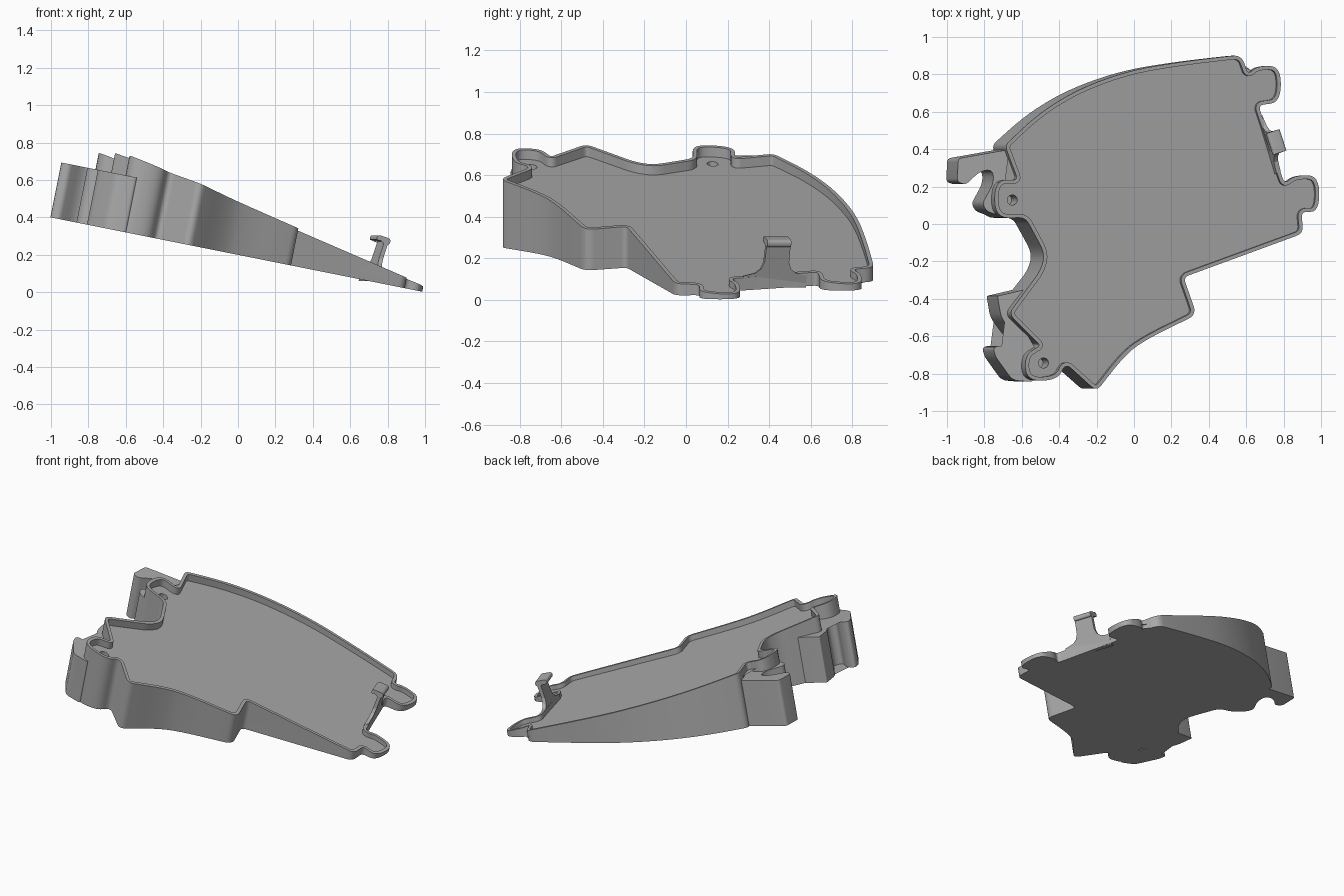
import bpy, bmesh, math
from mathutils import Vector

if "Cube" in bpy.data.objects:
    bpy.data.objects.remove(bpy.data.objects["Cube"])

grey = bpy.data.materials.new("plain grey")
grey.use_nodes = True
grey.diffuse_color = (0.4, 0.4, 0.4, 1)
grey.node_tree.nodes["Principled BSDF"].inputs["Base Color"].default_value = (0.4, 0.4, 0.4, 1)

LEAN = 0.2  # walls stand square to the sloping underside


def rim_z(x, y):
    return 0.445 - 0.41 * x - 0.06 * y


def floor_z(x, y):
    return rim_z(x, y) - 0.042 + 0.012 * x


def base_z(x, y):
    return 0.2 - 0.2 * x


def clip_z(x, y):
    return 0.505 - 0.2 * x


def rounded(corners, steps=6):
    """Closed outline with each (x, y, radius) corner rounded."""
    out = []
    for i, (x, y, r) in enumerate(corners):
        p = Vector((x, y))
        if r == 0:
            out.append(p)
            continue
        ends = []
        for q in (corners[i - 1], corners[(i + 1) % len(corners)]):
            d = Vector(q[:2]) - p
            ends.append(p + d.normalized() * min(r, d.length * 0.48))
        a, b = ends
        for k in range(steps + 1):
            t = k / steps
            out.append(a * (1 - t) ** 2 + p * 2 * t * (1 - t) + b * t * t)
    return out


def inset(path, dist):
    """Counter-clockwise outline moved inward."""
    out = []
    for i, p in enumerate(path):
        d1 = (p - path[i - 1]).normalized()
        d2 = (path[(i + 1) % len(path)] - p).normalized()
        n1, n2 = Vector((-d1.y, d1.x)), Vector((-d2.y, d2.x))
        m = (n1 + n2).normalized()
        out.append(p + m * dist / max(m.dot(n1), 0.5))
    return out


def on_plane(path, plane):
    return [Vector((p.x, p.y, plane(p.x, p.y))) for p in path]


def drop(points, plane):
    """Slide points down the leaning wall direction onto a plane."""
    step, out = Vector((LEAN, 0, 1)), []
    for p in points:
        gap = p.z - plane(p.x, p.y)
        q = p - step
        rate = gap - (q.z - plane(q.x, q.y))
        out.append(p - step * (gap / rate))
    return out


def loft(name, rings, smooth=True):
    """Skin closed rings of equal length and cap both ends."""
    bm = bmesh.new()
    loops = [[bm.verts.new(p) for p in ring] for ring in rings]
    n = len(loops[0])
    for a, b in zip(loops, loops[1:]):
        for i in range(n):
            j = (i + 1) % n
            bm.faces.new((a[i], a[j], b[j], b[i]))
    bm.faces.new(loops[0])
    bm.faces.new(loops[-1])
    bmesh.ops.triangulate(bm, faces=[f for f in bm.faces if len(f.verts) > 4])
    bmesh.ops.recalc_face_normals(bm, faces=bm.faces)
    mesh = bpy.data.meshes.new(name)
    bm.to_mesh(mesh)
    bm.free()
    mesh.materials.append(grey)
    obj = bpy.data.objects.new(name, mesh)
    bpy.context.collection.objects.link(obj)
    if smooth:
        shade(obj)
    return obj


def shade(obj):
    bpy.ops.object.select_all(action='DESELECT')
    obj.select_set(True)
    bpy.context.view_layer.objects.active = obj
    bpy.ops.object.shade_smooth_by_angle(angle=math.radians(32))


# Wedge tray: outline at rim height, counter-clockwise
outline = rounded([
    (-.2, -.895, .04), (-.04, -.69, .15), (.08, -.61, .1), (.335, -.485, .05),
    (.265, -.285, .03), (.905, -.05, .04), (.895, .065, .03),
    (.99, .065, .1), (.99, .26, .1), (.86, .26, .06), (.805, .215, .03),
    (.665, .635, .03), (.785, .65, .1), (.785, .845, .1), (.66, .845, .06),
    (.61, .80, .03), (.575, .905, .05), (.27, .87, .16), (-.03, .82, .16),
    (-.3, .72, .16), (-.51, .59, .14), (-.69, .42, .03), (-.62, .235, .03),
    (-.745, .235, .11), (-.745, .03, .1), (-.58, .035, .04),
    (-.475, -.16, .06), (-.50, -.25, .04), (-.67, -.48, .04),
    (-.50, -.65, .02), (-.585, -.70, .08), (-.575, -.84, .1),
    (-.41, -.835, .08), (-.365, -.745, .04)])
rim = on_plane(outline, rim_z)
rim_inner = on_plane(inset(outline, 0.02), rim_z)
tray = loft("wedge_tray", [drop(rim, base_z), rim, rim_inner, drop(rim_inner, floor_z)])

# Screw holes in the two round corners
for x, y in ((-.647, .128), (-.48, -.743)):
    circle = [Vector((x + .027 * math.cos(a * math.tau / 24), y + .027 * math.sin(a * math.tau / 24)))
              for a in range(24)]
    top = [p + Vector((0, 0, .02)) for p in on_plane(circle, floor_z)]
    cutter = loft("hole_cutter", [top, [p - Vector((LEAN, 0, 1)) * .17 for p in top]], False)
    cutter.hide_render = True
    mod = tray.modifiers.new("hole", 'BOOLEAN')
    mod.operation = 'DIFFERENCE'
    mod.solver = 'EXACT'
    mod.object = cutter
    bpy.context.view_layer.objects.active = tray
    bpy.ops.object.modifier_apply(modifier=mod.name)
    bpy.data.objects.remove(cutter)
shade(tray)

# Hooked clips on the thick end
clips = {
    "rear_clip": [(-.66, .40, 0), (-.94, .35, .02), (-.945, .225, .02), (-.90, .21, .02),
                  (-.82, .285, .05), (-.755, .29, .05), (-.75, .22, .04), (-.81, .11, .02),
                  (-.79, .07, .02), (-.70, .035, .03), (-.69, .12, 0), (-.655, .25, 0)],
    "front_clip": [(-.58, -.35, 0), (-.73, -.385, .01), (-.71, -.50, .03), (-.59, -.66, .03),
                   (-.625, -.71, .03), (-.69, -.65, .03), (-.755, -.655, .03),
                   (-.74, -.71, .02), (-.65, -.835, .03), (-.54, -.845, .02),
                   (-.53, -.79, 0), (-.53, -.66, 0), (-.64, -.48, 0)],
}
for name, corners in clips.items():
    top = on_plane(rounded(corners, 5), clip_z)
    loft(name, [top, drop(top, base_z)])

# Latch on the thin end: flared stem and a hooked tip
normal, along = Vector((.95, .31, 0)), Vector((-.31, .95, 0))
foot = Vector((.735, .43, 0))


def latch_point(out, side, z):
    return foot + normal * out + along * side + Vector((0, 0, z))


half = [(.16, .06), (.16, .115), (.1, .13), (.075, .15), (.062, .18), (.06, .28)]
face = half + [(-s, z) for s, z in reversed(half)]
loft("latch_stem", [[latch_point(k + .35 * (z - .12), s, z) for s, z in face]
                    for k in (-.022, .002)], False)
tip = rounded([(.035, .255, 0), (.06, .255, .01), (.068, .285, .02), (-.005, .308, .015),
               (-.015, .28, .01), (.035, .272, 0)], 4)
loft("latch_tip", [[latch_point(p.x, s, p.y) for p in tip] for s in (-.06, .06)])
